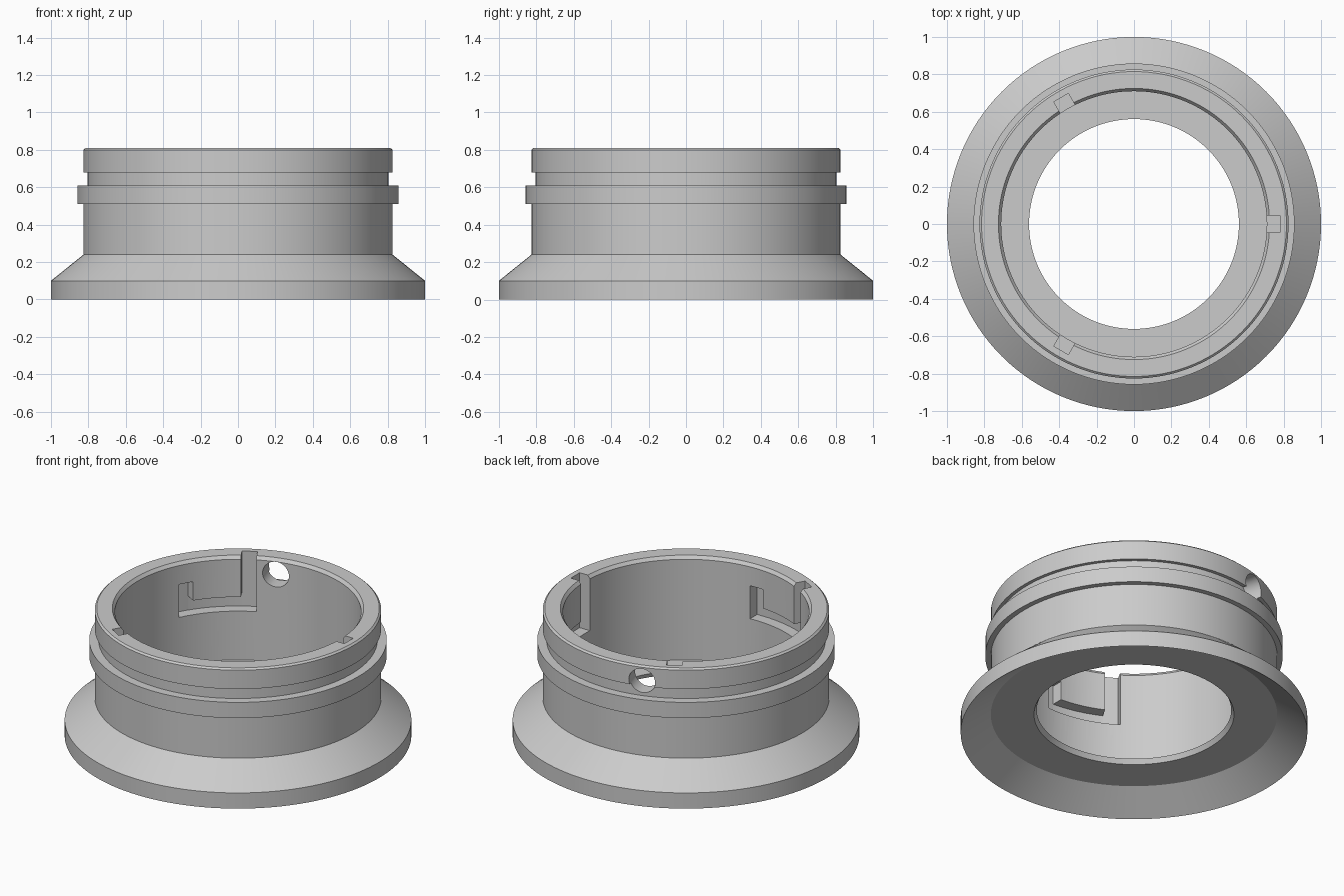
import bpy, bmesh, math
from mathutils import Matrix, Vector

if "Cube" in bpy.data.objects:
    bpy.data.objects.remove(bpy.data.objects["Cube"])

grey = bpy.data.materials.new("plain grey")
grey.use_nodes = True
grey.diffuse_color = (0.6, 0.6, 0.6, 1)
grey.node_tree.nodes["Principled BSDF"].inputs["Base Color"].default_value = grey.diffuse_color


def finish(bm, name):
    bmesh.ops.recalc_face_normals(bm, faces=bm.faces)
    mesh = bpy.data.meshes.new(name)
    bm.to_mesh(mesh)
    bm.free()
    mesh.materials.append(grey)
    obj = bpy.data.objects.new(name, mesh)
    bpy.context.collection.objects.link(obj)
    return obj


def revolve(profile, name, start=0.0, sweep=math.tau, steps=128):
    """Turn a closed (radius, height) outline about the z axis."""
    bm = bmesh.new()
    spin = Matrix.Rotation(start, 3, "Z")
    verts = [bm.verts.new(spin @ Vector((r, 0, z))) for r, z in profile]
    face = bm.faces.new(verts)
    full = sweep >= math.tau
    geom = list(face.edges) if full else [face]
    if full:
        bmesh.ops.delete(bm, geom=[face], context="FACES_ONLY")
    bmesh.ops.spin(bm, geom=geom, axis=(0, 0, 1), cent=(0, 0, 0),
                   angle=sweep, steps=steps, use_duplicate=False)
    bmesh.ops.remove_doubles(bm, verts=bm.verts, dist=1e-5)
    return finish(bm, name)


def box(name, angle, r0, r1, width, z0, z1):
    """Radial box standing at the given angle."""
    bm = bmesh.new()
    place = (Matrix.Rotation(angle, 4, "Z")
             @ Matrix.Translation(((r0 + r1) / 2, 0, (z0 + z1) / 2))
             @ Matrix.Diagonal((r1 - r0, width, z1 - z0, 1)))
    bmesh.ops.create_cube(bm, size=1, matrix=place)
    return finish(bm, name)


def cut(target, cutter):
    mod = target.modifiers.new("cut", "BOOLEAN")
    mod.operation = "DIFFERENCE"
    mod.solver = "EXACT"
    mod.object = cutter
    cutter.hide_render = True
    bpy.context.view_layer.objects.active = target
    bpy.ops.object.modifier_apply(modifier=mod.name)
    bpy.data.objects.remove(cutter)


# Collar: flared foot, raised band, groove, chamfered rim, inner ledge
WALL = 0.826
ring = revolve([
    (1, 0), (1, 0.1), (WALL, 0.24), (WALL, 0.51), (0.858, 0.51), (0.858, 0.61),
    (0.805, 0.61), (0.805, 0.68), (WALL, 0.68), (WALL, 0.8), (0.815, 0.81),
    (0.725, 0.81), (0.71, 0.79), (0.71, 0.15), (0.561, 0.15), (0.577, 0.12),
    (WALL, 0.12)], "collar_ring")

# Three hooked bayonet slots inside the wall
SLOT, DEPTH, LOW = 0.09, 0.78, 0.46
half = SLOT / 2 / 0.74
turn = math.radians(30)
for i in range(3):
    a = i * math.tau / 3
    cut(ring, box("slot_entry", a, 0.64, DEPTH, SLOT, LOW, 1))
    cut(ring, revolve([(0.64, LOW), (DEPTH, LOW), (DEPTH, 0.55), (0.64, 0.55)],
                      "slot_track", a - half * 0.9, turn + half * 1.8, 16))
    cut(ring, box("slot_end", a + turn, 0.64, DEPTH, SLOT, LOW, 0.67))

# Round pin hole through the upper wall
bm = bmesh.new()
a = math.radians(107)
bmesh.ops.create_cone(
    bm, cap_ends=True, segments=40, radius1=0.08, radius2=0.08, depth=0.4,
    matrix=Matrix.Rotation(a, 4, "Z") @ Matrix.Translation((0.76, 0, 0.71))
    @ Matrix.Rotation(math.pi / 2, 4, "Y"))
cut(ring, finish(bm, "pin_hole"))

# Smooth curved walls, crisp edges
bpy.ops.object.select_all(action="DESELECT")
ring.select_set(True)
bpy.context.view_layer.objects.active = ring
bpy.ops.object.shade_smooth_by_angle(angle=math.radians(25))
